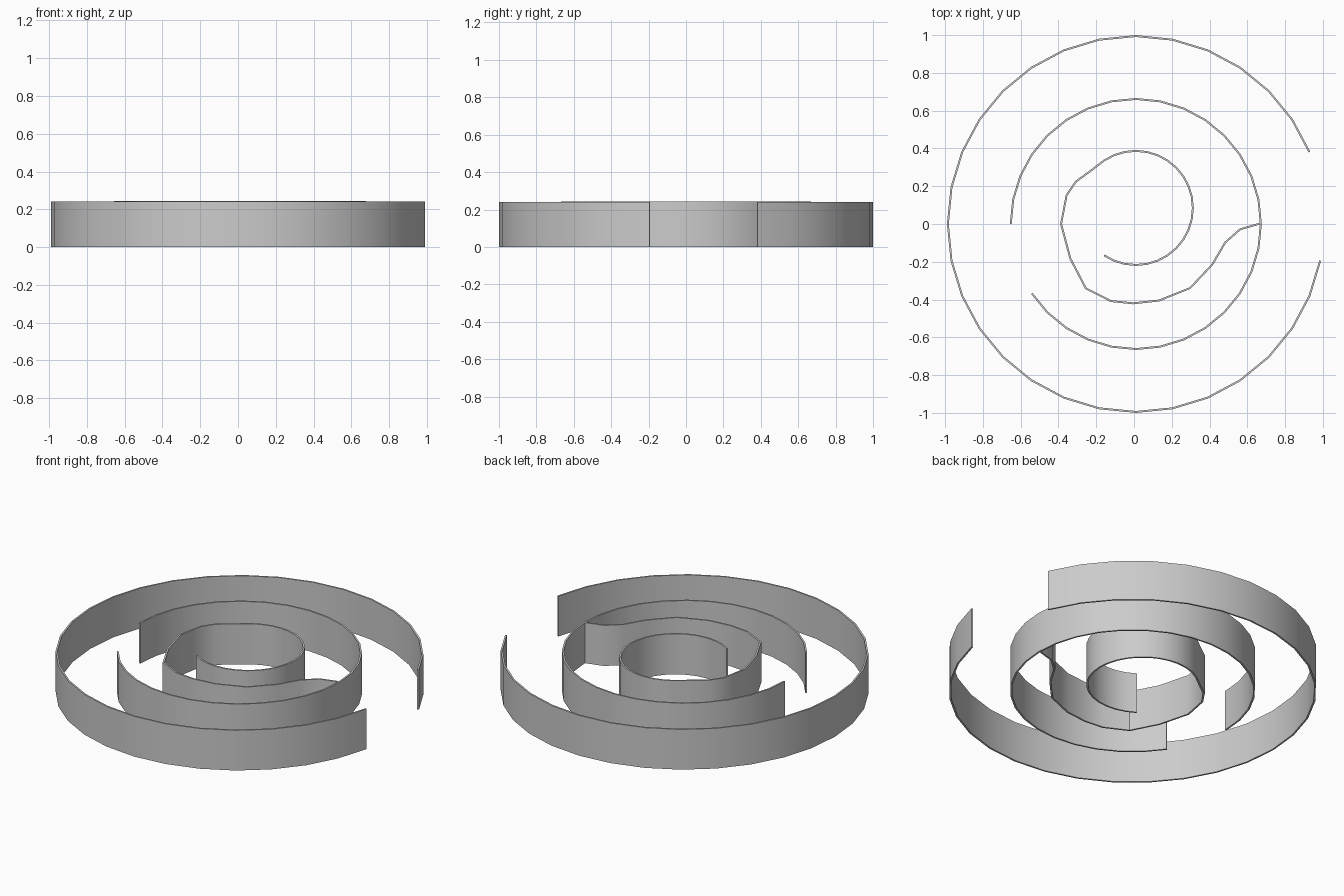
import bpy, bmesh, math
from mathutils import Vector

if "Cube" in bpy.data.objects:
    bpy.data.objects.remove(bpy.data.objects["Cube"])

CX = 0.0096      # the rings' centre, shifted by the open gap on the right
THICK = 0.010
STEP = 11.25     # 32-sided rings


def arc(radius, start, end, cy=0.0):
    """Points on a 32-sided ring, angles in degrees."""
    n = round(abs(end - start) / STEP)
    angles = [math.radians(start + (end - start) * i / n) for i in range(n + 1)]
    return [(CX + radius * math.cos(a), cy + radius * math.sin(a)) for a in angles]


def wall(name, path, height):
    """Thin upright strip of even thickness along an open path."""
    pts = [Vector(p) for p in path]
    bm = bmesh.new()
    rings = []
    for i, p in enumerate(pts):
        d0 = (p - pts[i - 1]).normalized() if i else None
        d1 = (pts[i + 1] - p).normalized() if i < len(pts) - 1 else d0
        d0 = d0 or d1
        t = (d0 + d1).normalized()
        off = Vector((-t.y, t.x)) * (THICK / 2 / max(t.dot(d1), 0.5))
        corners = ((p - off, 0), (p + off, 0), (p + off, height), (p - off, height))
        rings.append([bm.verts.new((q.x, q.y, z)) for q, z in corners])
    for a, b in zip(rings, rings[1:]):
        for k in range(4):
            m = (k + 1) % 4
            bm.faces.new((a[k], a[m], b[m], b[k]))
    bm.faces.new(rings[0])
    bm.faces.new(rings[-1])
    bmesh.ops.recalc_face_normals(bm, faces=bm.faces)
    me = bpy.data.meshes.new(name)
    bm.to_mesh(me)
    bm.free()
    ob = bpy.data.objects.new(name, me)
    bpy.context.collection.objects.link(ob)
    bpy.ops.object.select_all(action='DESELECT')
    bpy.context.view_layer.objects.active = ob
    ob.select_set(True)
    bpy.ops.object.shade_smooth_by_angle(angle=math.radians(35))


# Outer ring with a gap on the right
wall("outer_wall", arc(0.995, 22.5, 348.75), 0.241)

# Middle ring with a gap on the lower left
wall("middle_wall", arc(0.662, -146.25, 180), 0.243)

# Winding passage from the middle ring into the round inner chamber
passage = [(0.67, 0.003), (0.562, -0.028), (0.483, -0.098), (0.414, -0.215),
           (0.297, -0.339), (0.133, -0.405), (-0.005, -0.42), (-0.122, -0.408),
           (-0.255, -0.341), (-0.337, -0.183), (-0.386, 0.0), (-0.357, 0.152),
           (-0.307, 0.225), (-0.230, 0.281)]
chamber = arc(0.302, 123.75, -123.75, cy=0.085)
wall("inner_wall", passage + chamber, 0.243)
